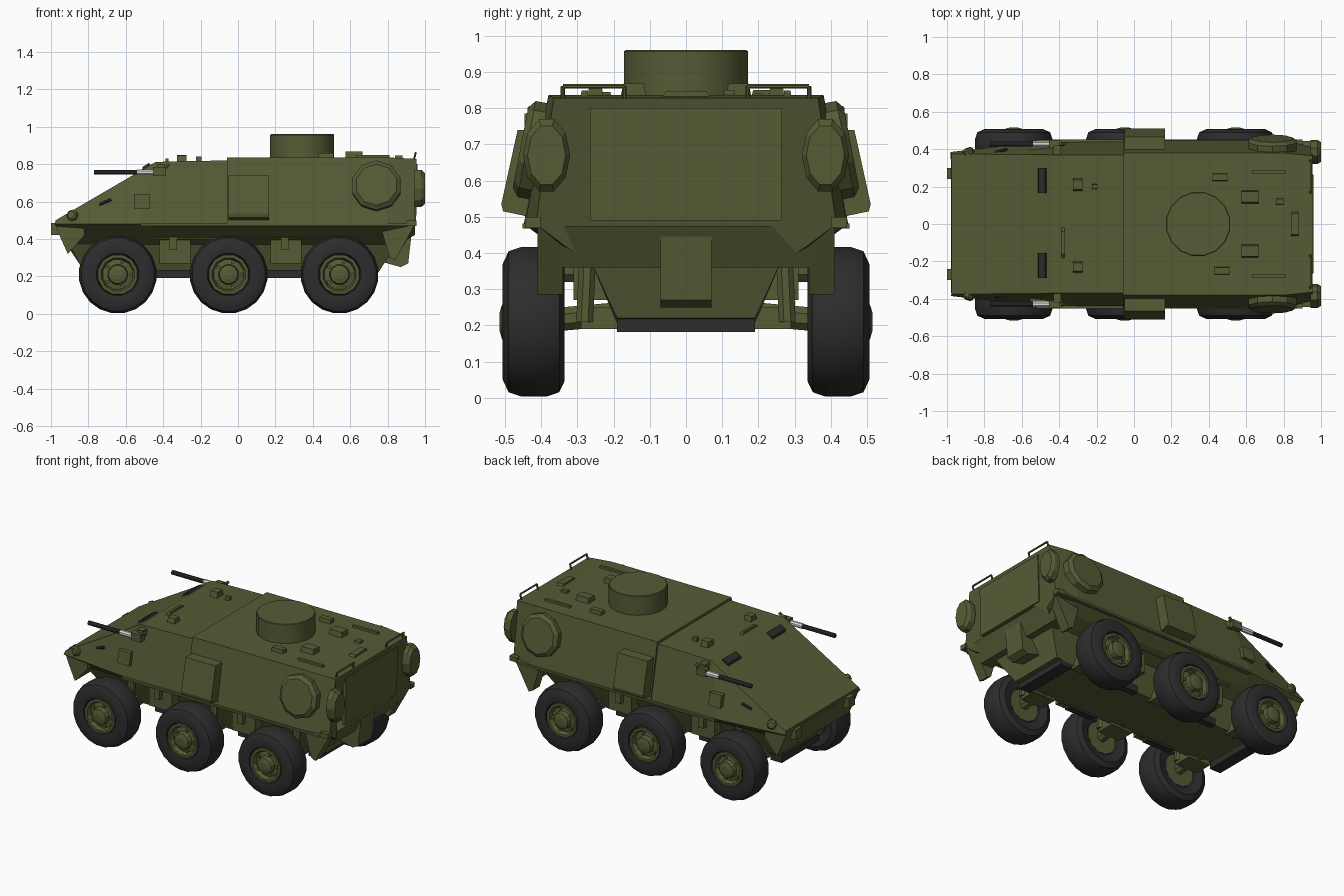
import bpy, bmesh, math
from mathutils import Vector, Matrix


def material(name, rgb):
    m = bpy.data.materials.new(name)
    m.diffuse_color = (*rgb, 1)
    return m


GREEN = material("olive green", (0.095, 0.104, 0.035))
BLACK = material("rubber black", (0.026, 0.026, 0.027))
GREY = material("light steel", (0.68, 0.68, 0.66))


def finish(name, bm, mat, smooth=False):
    bmesh.ops.remove_doubles(bm, verts=bm.verts, dist=1e-5)
    bmesh.ops.recalc_face_normals(bm, faces=bm.faces)
    me = bpy.data.meshes.new(name)
    bm.to_mesh(me)
    bm.free()
    me.materials.append(mat)
    ob = bpy.data.objects.new(name, me)
    bpy.context.collection.objects.link(ob)
    if smooth:
        bpy.ops.object.select_all(action='DESELECT')
        ob.select_set(True)
        bpy.context.view_layer.objects.active = ob
        bpy.ops.object.shade_smooth_by_angle(angle=math.radians(35))
    return ob


def loft(name, rings, mat, closed_ends=True, smooth=False):
    """Skin a list of closed rings of points."""
    bm = bmesh.new()
    vs = [[bm.verts.new(p) for p in r] for r in rings]
    n = len(vs[0])
    for a, b in zip(vs, vs[1:]):
        for i in range(n):
            j = (i + 1) % n
            bm.faces.new((a[i], a[j], b[j], b[i]))
    if closed_ends:
        bm.faces.new(vs[0])
        bm.faces.new(vs[-1])
    return finish(name, bm, mat, smooth)


def prism(name, pts, axis, a, b, mat, s=1):
    """Extrude a yz profile along x, or an xz profile along y."""
    if axis == 'x':
        return loft(name, [[(t, s * p, q) for p, q in pts] for t in (a, b)], mat)
    return loft(name, [[(p, s * t, q) for p, q in pts] for t in (a, b)], mat)


def box(name, x, y, z, mat, s=1):
    return prism(name, [(y[0], z[0]), (y[1], z[0]), (y[1], z[1]), (y[0], z[1])], 'x', x[0], x[1], mat, s)


def lathe(name, prof, n, centre, axis, mat, ends=True, smooth=False, scale=(1, 1, 1)):
    """Revolve (radius, height) points about an axis through centre."""
    rot = Vector((0, 0, 1)).rotation_difference(Vector(axis)).to_matrix()
    sc = Matrix.Diagonal(scale)
    rings = []
    for r, h in prof:
        ring = []
        for i in range(n):
            t = 2 * math.pi * (i + 0.5) / n
            ring.append(Vector(centre) + sc @ (rot @ Vector((r * math.cos(t), r * math.sin(t), h))))
        rings.append(ring)
    return loft(name, rings, mat, ends, smooth)


def rod(name, a, b, r, mat, n=8):
    d = Vector(b) - Vector(a)
    return lathe(name, [(r, 0), (r, d.length)], n, a, d.normalized(), mat)


# Hull: roof edge, belt, sponson underside, chine and belly at each station
def station(xr, yr, zr, xb, yb, xl, zl=0.205):
    half = [(xr, yr, zr), (xb, yb, 0.48), (xb + (0.03 if xb < -0.9 else 0), yb - 0.08, 0.42),
            ((xb + xl) / 2, 0.26, 0.37), (xl, 0.19, zl)]
    return half + [(x, -y, z) for x, y, z in reversed(half)]


loft("hull", [
    station(-0.975, 0.375, 0.50, -0.98, 0.385, -0.83, 0.24),
    station(-0.44, 0.37, 0.812, -0.54, 0.435, -0.60),
    station(-0.06, 0.37, 0.82, -0.06, 0.44, -0.06),
    station(-0.06, 0.38, 0.836, -0.06, 0.448, -0.06),
    station(0.80, 0.38, 0.836, 0.80, 0.445, 0.60),
    station(0.955, 0.365, 0.828, 0.945, 0.415, 0.75, 0.22)], GREEN)

# Nose and tail skirts, belt strip, tow hooks
prism("nose_skirt", [(-0.978, 0.48), (-0.955, 0.42), (-0.91, 0.32), (-0.82, 0.42), (-0.82, 0.47)],
      'y', -0.37, 0.37, GREEN)
for s in (1, -1):
    prism("tail_skirt", [(0.945, 0.475), (0.92, 0.43), (0.84, 0.285), (0.81, 0.30), (0.77, 0.44)],
          'y', 0.34, 0.41, GREEN, s)
    box("belt_strip", (-0.52, 0.90), (0.40, 0.452), (0.468, 0.482), GREEN, s)
    box("tow_hook", (-1.0, -0.95), (0.24, 0.30), (0.42, 0.485), GREEN, s)
prism("tail_plate", [(0.945, 0.475), (0.885, 0.36), (0.80, 0.36), (0.80, 0.475)], 'y', -0.345, 0.345, GREEN)
prism("hitch_box", [(0.93, 0.445), (0.91, 0.27), (0.87, 0.25), (0.76, 0.28), (0.76, 0.445)],
      'y', -0.07, 0.07, GREEN)

# Rear door and roof turret
prism("rear_door", [(0.952, 0.49), (0.961, 0.80), (0.94, 0.80), (0.93, 0.49)], 'y', -0.265, 0.265, GREEN)
lathe("turret_drum", [(0.174, 0.82), (0.174, 0.957), (0.170, 0.96)], 16, (0.343, 0, 0), (0, 0, 1),
      GREEN, smooth=True)

# Wheels, hubs and suspension
tyre = [(0.11, 0.35), (0.165, 0.335), (0.197, 0.35), (0.209, 0.385), (0.209, 0.455),
        (0.197, 0.49), (0.16, 0.507), (0.115, 0.50), (0.105, 0.47)]
hub = [(0.105, 0.355), (0.105, 0.375), (0.112, 0.47), (0.108, 0.497), (0.092, 0.497), (0.082, 0.472),
       (0.055, 0.478), (0.05, 0.508), (0.025, 0.515)]
for x in (-0.643, -0.05, 0.543):
    for s in (1, -1):
        lathe("tyre", tyre, 20, (x, 0, 0.21), (0, s, 0), BLACK, ends=False, smooth=True)
        lathe("hub", hub, 12, (x, 0, 0.21), (0, s, 0), GREEN)
        rod("axle_half", (x, s * 0.15, 0.235), (x, s * 0.37, 0.215), 0.035, GREEN)
        box("suspension_arm", (x - 0.08, x + 0.08), (0.17, 0.29), (0.19, 0.25), GREEN, s)
        rod("shock_absorber", (x + 0.07, s * 0.28, 0.21), (x + 0.07, s * 0.27, 0.42), 0.025, GREEN)
        for k in range(5):
            t = 2 * math.pi * k / 5
            px, pz = x + 0.07 * math.cos(t), 0.21 + 0.07 * math.sin(t)
            rod("hub_bolt", (px, s * 0.47, pz), (px, s * 0.488, pz), 0.011, GREEN, 6)

# Underside bars and lockers between the wheels
for x in (-0.78, 0.68):
    box("cross_bar", (x - 0.04, x + 0.04), (-0.19, 0.19), (0.182, 0.225), BLACK)
for s in (1, -1):
    for x in (-0.345, 0.25):
        box("belly_rail", (x - 0.10, x + 0.10), (0.17, 0.215), (0.19, 0.235), BLACK, s)
        box("side_locker", (x - 0.075, x + 0.09), (0.20, 0.31), (0.27, 0.42), GREEN, s)
        box("locker_post", (x - 0.02, x + 0.02), (0.29, 0.34), (0.34, 0.43), GREEN, s)
    box("under_pipe", (-0.45, 0.42), (0.30, 0.335), (0.40, 0.43), GREEN, s)

# Side fittings
for s in (1, -1):
    prism("side_box", [(0.41, 0.495), (0.505, 0.515), (0.51, 0.535), (0.465, 0.74), (0.37, 0.74)],
          'x', -0.05, 0.165, GREEN, s)
    lathe("side_drum", [(0.135, -0.04), (0.135, 0.038), (0.112, 0.055)], 10, (0.74, s * 0.403, 0.68),
          Vector((0, s, 0.19)).normalized(), GREEN)
    lathe("rear_drum", [(0.105, 0.0), (0.105, 0.035), (0.085, 0.055)], 10, (0.945, s * 0.385, 0.67),
          (1, 0, 0), GREEN, scale=(1, 0.62, 1))
    prism("side_window_cover", [(0.40, 0.56), (0.444, 0.56), (0.43, 0.64), (0.38, 0.64)],
          'x', -0.555, -0.47, GREEN, s)
    lathe("headlight", [(0.03, -0.025), (0.03, 0.012), (0.02, 0.02)], 8, (-0.885, s * 0.385, 0.525),
          Vector((-0.4, s, 0.2)).normalized(), GREEN)
    rod("mirror_arm", (-0.74, s * 0.385, 0.585), (-0.68, s * 0.40, 0.61), 0.008, BLACK, 6)
    box("rear_lamp", (0.90, 0.955), (0.40, 0.445), (0.47, 0.50), GREEN, s)

# Side machine guns
for s in (1, -1):
    y = s * 0.428
    rod("gun_barrel", (-0.77, y, 0.757), (-0.54, y, 0.757), 0.014, BLACK)
    rod("gun_sleeve", (-0.54, y, 0.757), (-0.45, y, 0.757), 0.017, GREY)
    box("gun_receiver", (-0.455, -0.385), (0.408, 0.446), (0.737, 0.785), GREEN, s)
    box("gun_mount", (-0.43, -0.39), (0.34, 0.42), (0.755, 0.80), GREEN, s)
    rod("gun_grip", (-0.40, y, 0.77), (-0.37, y, 0.80), 0.010, GREEN, 6)

# Glacis vision blocks, set on the slope
for y0, y1 in ((0.165, 0.30), (-0.29, -0.155)):
    prism("vision_block", [(-0.515, 0.76), (-0.51, 0.785), (-0.475, 0.807), (-0.465, 0.79)], 'y', y0, y1, BLACK)

# Roof fittings: periscopes and hatch lugs
for x, y, w, d, h in ((-0.30, 0.21, 0.05, 0.07, 0.85), (-0.30, -0.23, 0.05, 0.06, 0.845),
                      (-0.38, -0.10, 0.015, 0.17, 0.83), (-0.21, 0.20, 0.03, 0.03, 0.84),
                      (0.62, 0.145, 0.09, 0.08, 0.868), (0.62, -0.145, 0.09, 0.08, 0.868),
                      (0.46, 0.25, 0.08, 0.05, 0.86), (0.47, -0.25, 0.08, 0.05, 0.86),
                      (0.72, 0.28, 0.18, 0.025, 0.848), (0.72, -0.28, 0.18, 0.025, 0.848),
                      (0.86, 0.0, 0.04, 0.16, 0.846), (0.78, 0.12, 0.04, 0.04, 0.85)):
    prism("roof_fitting", [(y - d / 2, 0.81), (y + d / 2, 0.81), (y + d * 0.35, h), (y - d * 0.35, h)],
          'x', x - w / 2, x + w / 2, GREEN)

# Rear roof rails
for s in (1, -1):
    rod("rear_rail", (0.95, s * 0.17, 0.86), (0.95, s * 0.34, 0.86), 0.006, GREEN, 6)
    for y in (0.17, 0.34):
        rod("rail_post", (0.94, s * y, 0.82), (0.95, s * y, 0.86), 0.006, GREEN, 6)
